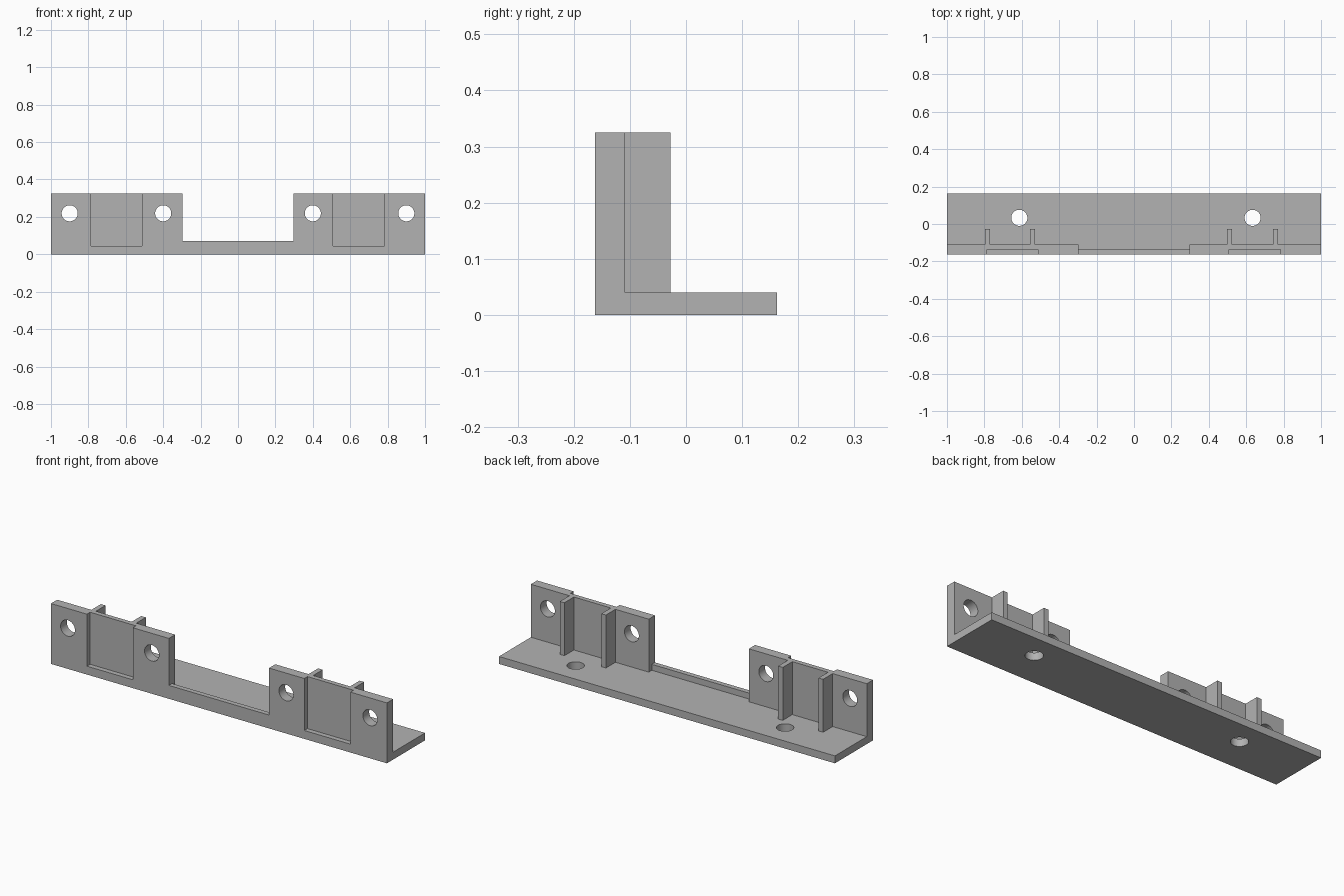
import bpy
import math

if "Cube" in bpy.data.objects:
    bpy.data.objects.remove(bpy.data.objects["Cube"], do_unlink=True)

grey = bpy.data.materials.new("plain grey")
grey.use_nodes = True
colour = (0.45, 0.45, 0.45, 1)
grey.diffuse_color = colour
grey.node_tree.nodes["Principled BSDF"].inputs["Base Color"].default_value = colour

FRONT, BACK = -0.162, 0.162
WALL_BACK, LIP_BACK, RIB_BACK = -0.109, -0.135, -0.028
BASE_TOP, LIP_TOP, TOP = 0.04, 0.072, 0.325
HOLE_RADIUS = 0.043


def box(name, x, y, z):
    """Box between pairs of limits on each axis."""
    bpy.ops.mesh.primitive_cube_add(size=1, location=[sum(p) / 2 for p in (x, y, z)])
    ob = bpy.context.object
    ob.name = name
    ob.scale = [p[1] - p[0] for p in (x, y, z)]
    bpy.ops.object.transform_apply(location=True, rotation=True, scale=True)
    ob.data.materials.append(grey)
    return ob


def drill(name, location, tilt=0):
    bpy.ops.mesh.primitive_cylinder_add(vertices=40, radius=HOLE_RADIUS, depth=0.3,
                                        location=location, rotation=(tilt, 0, 0))
    ob = bpy.context.object
    ob.name = name
    ob.data.materials.append(grey)
    return ob


def combine(target, tool, operation):
    mod = target.modifiers.new(operation.lower(), 'BOOLEAN')
    mod.operation = operation
    mod.solver = 'EXACT'
    mod.object = tool
    bpy.ops.object.select_all(action='DESELECT')
    target.select_set(True)
    bpy.context.view_layer.objects.active = target
    bpy.ops.object.modifier_apply(modifier=mod.name)
    bpy.data.objects.remove(tool, do_unlink=True)


# Base plate with the low front lip
bracket = box("mounting_bracket", (-1, 1), (FRONT, BACK), (0, BASE_TOP))
combine(bracket, box("lip", (-0.5, 0.5), (FRONT, LIP_BACK), (0, LIP_TOP)), 'UNION')

# Two upright walls
for x in ((-1, -0.298), (0.298, 1)):
    combine(bracket, box("wall", x, (FRONT, WALL_BACK), (0, TOP)), 'UNION')

# Stiffening ribs behind the walls
for x in (-0.783, -0.543, 0.51, 0.757):
    combine(bracket, box("rib", (x - 0.0135, x + 0.0135), (LIP_BACK + 0.01, RIB_BACK),
                         (0.02, TOP)), 'UNION')

# Shallow front recesses, open at the top
for x in ((-0.786, -0.513), (0.508, 0.782)):
    combine(bracket, box("recess", x, (FRONT - 0.1, LIP_BACK), (0.045, TOP + 0.1)), 'DIFFERENCE')

# Wall holes and base holes
for x in (-0.9, -0.4, 0.4, 0.9):
    combine(bracket, drill("wall_hole", (x, FRONT, 0.219), math.pi / 2), 'DIFFERENCE')
for x in (-0.613, 0.634):
    combine(bracket, drill("base_hole", (x, 0.033, 0)), 'DIFFERENCE')

bpy.ops.object.select_all(action='DESELECT')
bracket.select_set(True)
bpy.context.view_layer.objects.active = bracket
bpy.ops.object.shade_smooth_by_angle(angle=math.radians(30))
